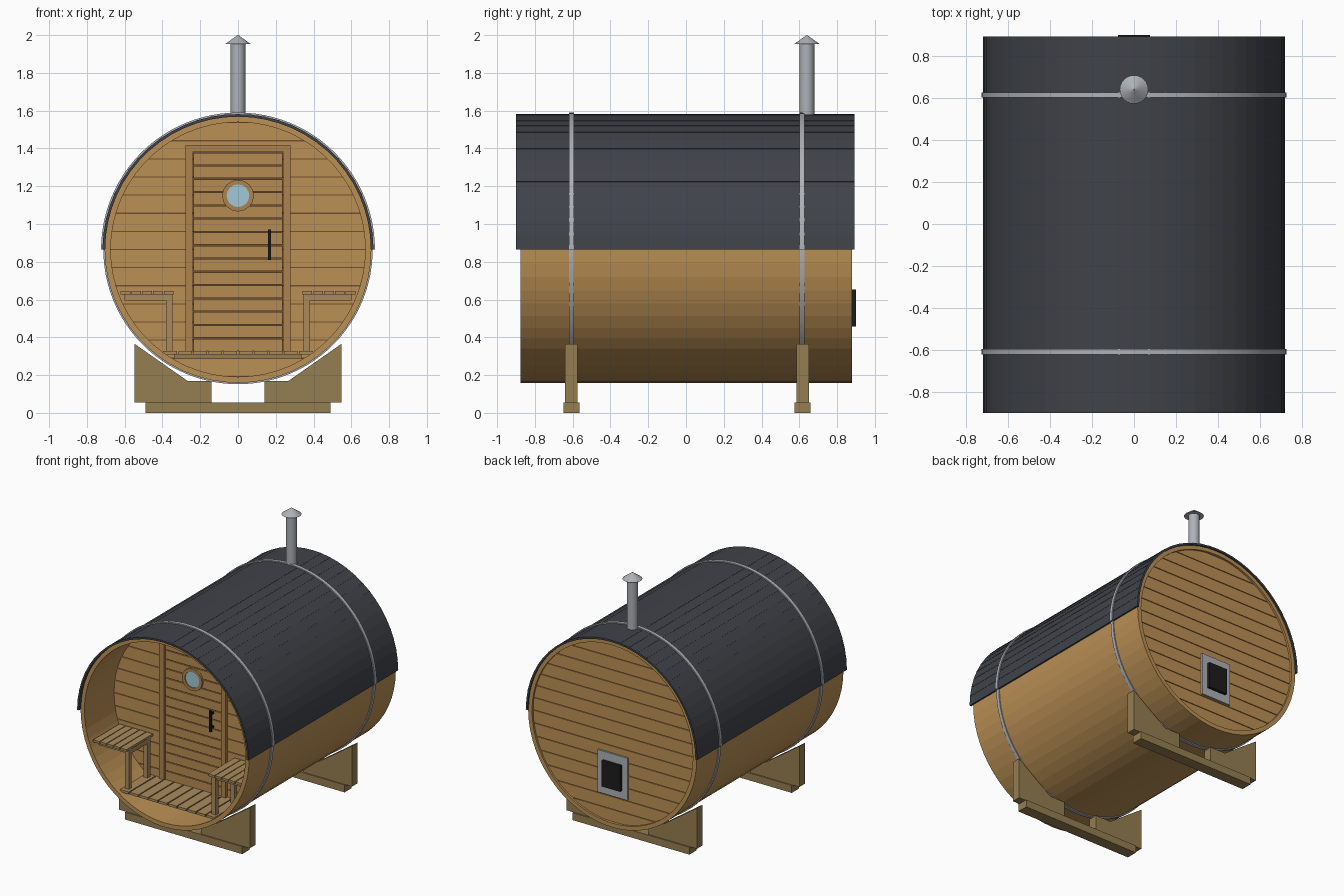
import bpy, bmesh
from math import sin, cos, pi, sqrt, radians, asin

if "Cube" in bpy.data.objects:
    bpy.data.objects.remove(bpy.data.objects["Cube"])

CZ = 0.865            # height of the barrel axis
R_IN, R_OUT = 0.674, 0.706


def mat(name, rgb):
    m = bpy.data.materials.new(name)
    m.diffuse_color = (*rgb, 1)
    m.use_nodes = True
    m.node_tree.nodes["Principled BSDF"].inputs["Base Color"].default_value = m.diffuse_color
    return m


WOOD = mat("wood", (0.50, 0.28, 0.09))
DOOR = mat("door_wood", (0.47, 0.26, 0.085))
TRIM = mat("trim_wood", (0.42, 0.23, 0.08))
BENCH = mat("bench_wood", (0.40, 0.26, 0.11))
BASE = mat("base_wood", (0.30, 0.21, 0.085))
GROOVE = mat("groove", (0.16, 0.08, 0.03))
FELT = mat("roofing", (0.050, 0.055, 0.066))
METAL = mat("metal", (0.42, 0.44, 0.47))
BLACK = mat("black", (0.012, 0.012, 0.012))
GLASS = mat("glass", (0.36, 0.58, 0.68))


def finish(name, bm, material, smooth=False):
    bmesh.ops.remove_doubles(bm, verts=bm.verts, dist=1e-5)
    bmesh.ops.recalc_face_normals(bm, faces=bm.faces)
    me = bpy.data.meshes.new(name)
    bm.to_mesh(me)
    bm.free()
    me.materials.append(material)
    ob = bpy.data.objects.new(name, me)
    bpy.context.collection.objects.link(ob)
    if smooth:
        bpy.context.view_layer.objects.active = ob
        ob.select_set(True)
        bpy.ops.object.shade_smooth_by_angle(angle=radians(30))
        ob.select_set(False)
    return ob


def prisms(name, items, material):
    """Each item is (xz outline, y0, y1), extruded along y."""
    bm = bmesh.new()
    for pts, y0, y1 in items:
        a = [bm.verts.new((x, y0, z)) for x, z in pts]
        b = [bm.verts.new((x, y1, z)) for x, z in pts]
        bm.faces.new(a)
        bm.faces.new(b[::-1])
        for i in range(len(a)):
            j = (i + 1) % len(a)
            bm.faces.new((a[i], b[i], b[j], a[j]))
    return finish(name, bm, material)


def box(x0, x1, y0, y1, z0, z1):
    return ([(x0, z0), (x1, z0), (x1, z1), (x0, z1)], y0, y1)


def disc(x, z, r, n, y0, y1):
    return ([(x + r * cos(2 * pi * (i + .5) / n), z + r * sin(2 * pi * (i + .5) / n))
             for i in range(n)], y0, y1)


def shell(name, pts, y0, y1, material, closed=False, cx=0, cz=CZ, smooth=False):
    """Curved shell about the y axis; pts are (angle, inner radius, outer radius)."""
    bm = bmesh.new()
    rows = []
    for a, ri, ro in pts:
        rows.append([bm.verts.new((cx + r * cos(a), y, cz + r * sin(a)))
                     for r, y in ((ri, y0), (ro, y0), (ro, y1), (ri, y1))])
    n = len(rows)
    for i in range(n if closed else n - 1):
        p, q = rows[i], rows[(i + 1) % n]
        for k in range(4):
            m = (k + 1) % 4
            bm.faces.new((p[k], p[m], q[m], q[k]))
    if not closed:
        bm.faces.new(rows[0])
        bm.faces.new(rows[-1][::-1])
    return finish(name, bm, material, smooth)


def ring(ri, ro, n, a0=0, a1=2 * pi, closed=True):
    return [(a0 + (a1 - a0) * i / n, ri, ro) for i in range(n if closed else n + 1)]


# Barrel of staves, open at the front porch
shell("barrel_staves", ring(R_IN, R_OUT, 60), -0.875, 0.88, WOOD, True)

# Roof cover of overlapping shingle courses over the upper half
right = []
for i in range(15):
    right += [(pi / 2 * i / 15, 0.703, 0.718), (pi / 2 * (i + 1) / 15, 0.703, 0.7165)]
left = [(pi - a, ri, ro) for a, ri, ro in right[::-1]]
shell("roof_shingles", right + left[1:], -0.90, 0.892, FELT, smooth=True)

# Metal hoops: over the roof above, tight to the staves below
for tag, y in (("front", -0.607), ("back", 0.614)):
    shell(tag + "_hoop_upper", ring(0.71, 0.725, 48, 0, pi, False),
          y - 0.013, y + 0.013, METAL, smooth=True)
    shell(tag + "_hoop_lower", ring(0.70, 0.713, 48, pi, 2 * pi, False),
          y - 0.013, y + 0.013, METAL, smooth=True)


# Round end walls of horizontal boards
def wall(name, y_face, y_core, pitch=0.096, gap=0.003):
    items, r = [], R_IN + 0.004
    for i in range(-7, 7):
        lo = max(i * pitch + gap, -r)
        hi = min((i + 1) * pitch - gap, r)
        side = [asin(max(-1, min(1, (lo + (hi - lo) * k / 6) / r))) for k in range(7)]
        pts = [(r * cos(a) + 1e-4, CZ + r * sin(a)) for a in side]
        items.append((pts + [(-x, z) for x, z in pts[::-1]], y_face, y_core))
    prisms(name + "_boards", items, WOOD)
    d = 0.006 if y_core > y_face else -0.006
    prisms(name + "_core", [disc(0, CZ, r, 60, y_face + d, y_core)], GROOVE)


wall("front_wall", -0.52, -0.49)
wall("back_wall", 0.865, 0.835)

# Door with horizontal boards, frame, round window and handle
prisms("door_core", [box(-0.237, 0.237, -0.525, -0.51, 0.325, 1.38)], GROOVE)
P = 1.055 / 15
prisms("door_boards", [box(-0.235, 0.235, -0.534, -0.515, 0.325 + P * i + 0.003,
                           0.325 + P * (i + 1) - 0.003) for i in range(15)], DOOR)
prisms("door_frame", [box(-0.278, -0.24, -0.545, -0.51, 0.32, 1.38),
                      box(0.24, 0.278, -0.545, -0.51, 0.32, 1.38),
                      box(-0.278, 0.278, -0.545, -0.51, 1.38, 1.418)], TRIM)
shell("window_ring", ring(0.06, 0.084, 16), -0.55, -0.52, TRIM, True, 0, 1.15)
prisms("window_glass", [disc(0, 1.15, 0.066, 8, -0.543, -0.525)], GLASS)
prisms("door_handle", [box(0.159, 0.176, -0.575, -0.56, 0.81, 0.97),
                       box(0.161, 0.174, -0.562, -0.53, 0.83, 0.845),
                       box(0.161, 0.174, -0.562, -0.53, 0.935, 0.95)], BLACK)

# Porch floor slats on two joists
prisms("porch_floor", [box(-0.4 + 0.08 * i + 0.004, -0.4 + 0.08 * (i + 1) - 0.004,
                           -0.845, -0.525, 0.31, 0.328) for i in range(10)], BENCH)
prisms("floor_joists", [box(-0.34, 0.34, y, y + 0.03, 0.285, 0.31)
                        for y in (-0.79, -0.60)], BASE)

# Porch benches, mirrored left and right
for tag, s in (("left", -1), ("right", 1)):
    def mbox(x0, x1, *rest):
        return box(*sorted((s * x0, s * x1)), *rest)
    prisms(tag + "_bench_seat", [mbox(0.342 + 0.057 * i, 0.342 + 0.057 * i + 0.051,
                                      -0.845, -0.53, 0.627, 0.644) for i in range(5)], BENCH)
    prisms(tag + "_bench_legs", [mbox(0.347, 0.38, y, y + 0.033, 0.328, 0.627)
                                 for y in (-0.81, -0.585)], BENCH)
    prisms(tag + "_bench_rails", [mbox(0.35, 0.377, -0.777, -0.585, 0.587, 0.627)]
           + [mbox(0.38, 0.60, y, y + 0.025, 0.595, 0.627) for y in (-0.806, -0.581)], BENCH)

# Cradles: base beam with a pair of sloped blocks
for tag, y in (("front", -0.607), ("back", 0.617)):
    prisms(tag + "_base_beam", [box(-0.49, 0.49, y - 0.042, y + 0.042, 0, 0.056)], BASE)
    prof = [(0.14, 0.056), (0.547, 0.056), (0.547, 0.365), (0.268, 0.17), (0.14, 0.17)]
    prisms(tag + "_cradle_blocks", [([(s * x, z) for x, z in prof], y - 0.033, y + 0.033)
                                    for s in (-1, 1)], BASE)

# Stove hatch on the back wall
prisms("hatch_plate", [box(-0.125, 0.125, 0.86, 0.878, 0.395, 0.715)], METAL)
prisms("hatch_door", [box(-0.077, 0.077, 0.87, 0.90, 0.457, 0.652)], BLACK)


# Chimney pipe and conical cap
def cone(name, r1, r2, z0, z1):
    bpy.ops.mesh.primitive_cone_add(vertices=24, radius1=r1, radius2=r2, depth=z1 - z0,
                                    location=(0, 0.64, (z0 + z1) / 2))
    ob = bpy.context.object
    ob.name = name
    ob.data.materials.append(METAL)
    bpy.ops.object.shade_smooth_by_angle(angle=radians(30))


cone("chimney_pipe", 0.039, 0.039, 1.52, 1.96)
cone("chimney_cap", 0.068, 0.002, 1.952, 2.0)
